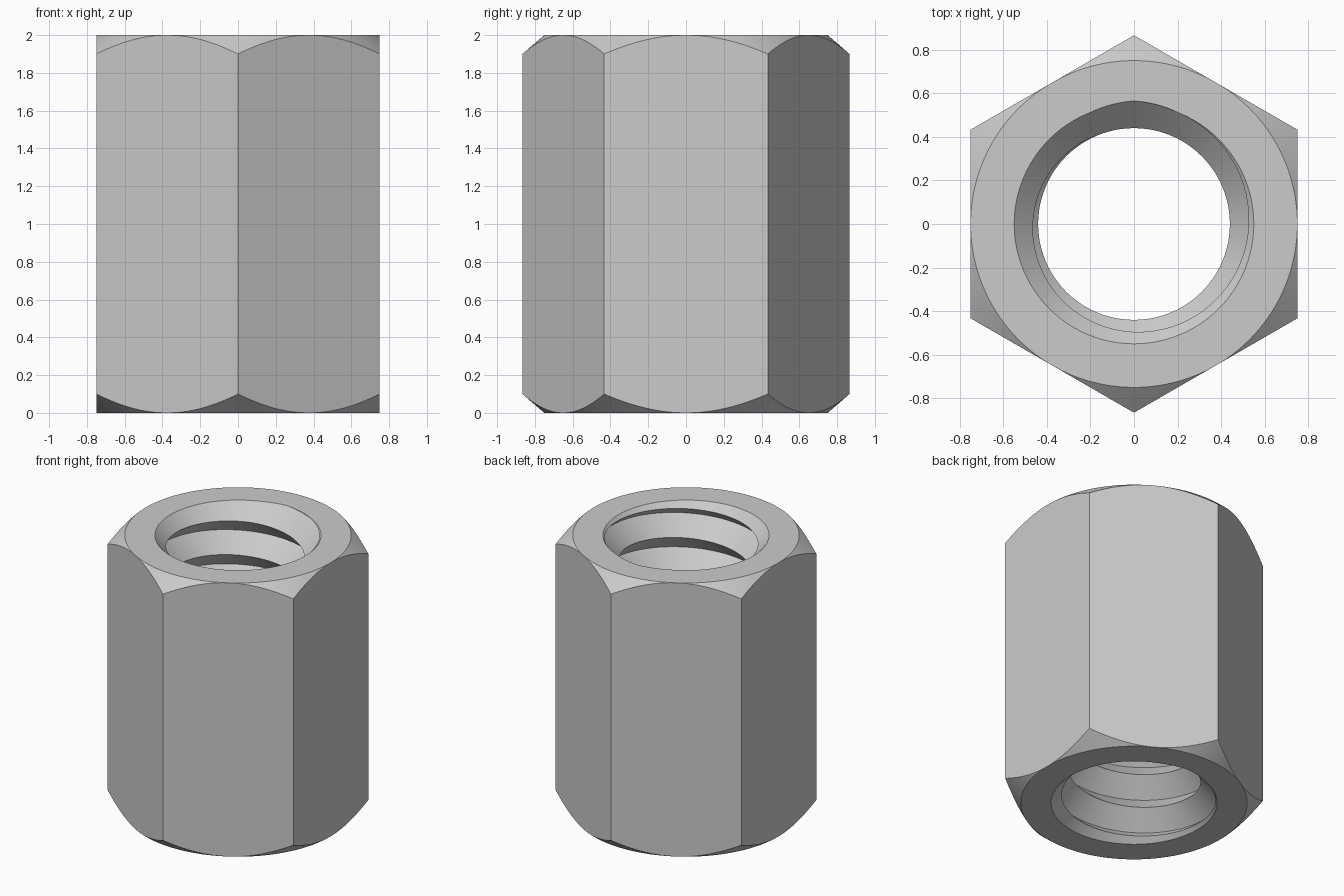
import bpy
import bmesh
from math import cos, sin, pi, radians

cube = bpy.data.objects.get("Cube")
if cube:
    bpy.data.objects.remove(cube, do_unlink=True)

HEIGHT = 2.0
FLAT = 0.75          # centre to flat
CHAMFER = 0.1        # chamfer drop at the corners
MINOR, PITCH = 0.44, 0.25
MAJOR = MINOR + PITCH / 2
SINK = 0.55          # countersink radius at the end faces
SEGS = 96

steel = bpy.data.materials.new("steel grey")
steel.use_nodes = True
grey = (0.6, 0.6, 0.6, 1)
steel.diffuse_color = grey
steel.node_tree.nodes["Principled BSDF"].inputs["Base Color"].default_value = grey


def finish(bm, name):
    bmesh.ops.recalc_face_normals(bm, faces=bm.faces)
    mesh = bpy.data.meshes.new(name)
    bm.to_mesh(mesh)
    bm.free()
    mesh.materials.append(steel)
    obj = bpy.data.objects.new(name, mesh)
    bpy.context.collection.objects.link(obj)
    return obj


def make_body():
    """Hexagonal prism whose corners are turned down by a cone at both ends."""
    bm = bmesh.new()
    n = SEGS * 2
    corner = FLAT / cos(pi / 6)
    rings = [[], [], [], []]
    for j in range(n):
        a = 2 * pi * j / n
        off = (a + pi / 6) % (pi / 3) - pi / 6
        r = FLAT / cos(off)
        drop = CHAMFER * (r - FLAT) / (corner - FLAT)
        profile = [(FLAT, 0), (r, drop), (r, HEIGHT - drop), (FLAT, HEIGHT)]
        for ring, (rad, z) in zip(rings, profile):
            ring.append(bm.verts.new((rad * cos(a), rad * sin(a), z)))
    for low, high in zip(rings, rings[1:]):
        for j in range(n):
            k = (j + 1) % n
            bm.faces.new((low[j], low[k], high[k], high[j]))
    bm.faces.new(rings[0])
    bm.faces.new(rings[-1])
    bmesh.ops.remove_doubles(bm, verts=bm.verts, dist=1e-5)
    return finish(bm, "threaded_hex_nut")


def make_thread():
    """Right-handed V thread as a closed solid, longer than the body."""
    bm = bmesh.new()
    rows, root_row = 25, 21
    verts = {}

    def vert(i, j):
        key = (i + 2 * (j // SEGS), j % SEGS)
        if key not in verts:
            i, j = key
            a = 2 * pi * j / SEGS
            r = MAJOR if i % 2 else MINOR
            z = HEIGHT + PITCH * (j / SEGS - 0.25 + (i - root_row) / 2)
            verts[key] = bm.verts.new((r * cos(a), r * sin(a), z))
        return verts[key]

    for i in range(rows):
        for j in range(SEGS):
            bm.faces.new((vert(i, j), vert(i, j + 1), vert(i + 1, j + 1), vert(i + 1, j)))
    # fan caps over the helical ends
    for i in (0, rows):
        loop = [vert(i, j) for j in range(SEGS + 1)] + [vert(i + 1, 0)]
        mid = bm.verts.new((0, 0, sum(v.co.z for v in loop) / len(loop)))
        for a, b in zip(loop, loop[1:] + loop[:1]):
            bm.faces.new((a, b, mid))
    return finish(bm, "thread_cutter")


def make_countersink(name, top):
    """45 degree cone that opens towards one end face."""
    bm = bmesh.new()
    inner, outer = SINK - 0.2, SINK + 0.1
    bmesh.ops.create_cone(bm, cap_ends=True, segments=SEGS, depth=outer - inner,
                          radius1=inner if top else outer,
                          radius2=outer if top else inner)
    z = HEIGHT - 0.05 if top else 0.05
    bmesh.ops.translate(bm, verts=bm.verts, vec=(0, 0, z))
    return finish(bm, name)


nut = make_body()
cutters = [make_thread(),
           make_countersink("top_countersink_cutter", True),
           make_countersink("bottom_countersink_cutter", False)]

bpy.ops.object.select_all(action="DESELECT")
bpy.context.view_layer.objects.active = nut
nut.select_set(True)

# cut the threaded bore and both countersinks
for cutter in cutters:
    cutter.hide_render = True
    mod = nut.modifiers.new(cutter.name, "BOOLEAN")
    mod.operation = "DIFFERENCE"
    mod.solver = "EXACT"
    mod.object = cutter
    bpy.ops.object.modifier_apply(modifier=mod.name)
for cutter in cutters:
    bpy.data.objects.remove(cutter, do_unlink=True)

bpy.ops.object.shade_smooth_by_angle(angle=radians(25))
